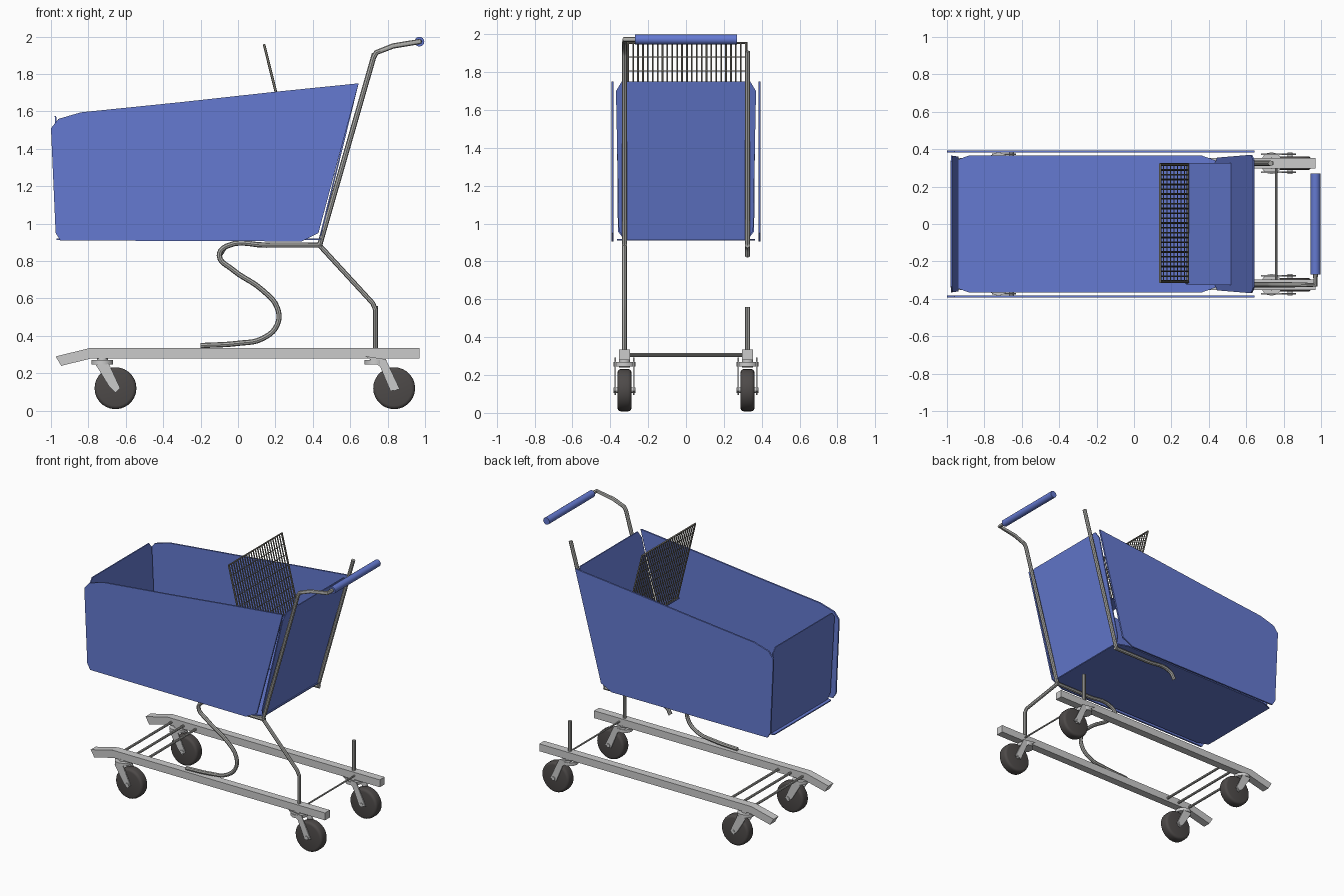
import bpy, bmesh, math
from mathutils import Vector, Matrix

cube = bpy.data.objects.get("Cube")
if cube:
    bpy.data.objects.remove(cube, do_unlink=True)


def material(name, rgb, rough=0.6):
    m = bpy.data.materials.new(name)
    m.use_nodes = True
    m.diffuse_color = (*rgb, 1)
    bsdf = next(n for n in m.node_tree.nodes if n.type == 'BSDF_PRINCIPLED')
    bsdf.inputs["Base Color"].default_value = (*rgb, 1)
    bsdf.inputs["Roughness"].default_value = rough
    return m


BLUE = material("blue plastic", (0.13, 0.195, 0.64))
STEEL = material("light steel", (0.6, 0.6, 0.6))
TUBE = material("tube metal", (0.42, 0.42, 0.4))
WIRE = material("dark wire", (0.2, 0.19, 0.16))
RUBBER = material("dark rubber", (0.075, 0.068, 0.066))


def add(name, mesh, mat, smooth=False):
    ob = bpy.data.objects.new(name, mesh)
    bpy.context.collection.objects.link(ob)
    mesh.materials.clear()
    mesh.materials.append(mat)
    if smooth:
        bpy.ops.object.select_all(action='DESELECT')
        ob.select_set(True)
        bpy.context.view_layer.objects.active = ob
        bpy.ops.object.shade_smooth_by_angle(angle=math.radians(40))
    return ob


def plate(name, pts, push, mat):
    """Flat outline of 3D points, thickened along the push vector."""
    bm = bmesh.new()
    face = bm.faces.new([bm.verts.new(p) for p in pts])
    top = bmesh.ops.extrude_face_region(bm, geom=[face])["geom"]
    bmesh.ops.translate(bm, vec=Vector(push),
                        verts=[v for v in top if isinstance(v, bmesh.types.BMVert)])
    bmesh.ops.recalc_face_normals(bm, faces=bm.faces)
    me = bpy.data.meshes.new(name)
    bm.to_mesh(me)
    bm.free()
    return add(name, me, mat)


def tubes(name, paths, radius, mat, curved=False, res=2):
    """Round rods swept along one or more paths, turned into a mesh."""
    cu = bpy.data.curves.new(name, 'CURVE')
    cu.dimensions = '3D'
    cu.bevel_depth = radius
    cu.bevel_resolution = res
    cu.use_fill_caps = True
    cu.resolution_u = 5
    for path in paths:
        sp = cu.splines.new('BEZIER' if curved else 'POLY')
        pts = sp.bezier_points if curved else sp.points
        pts.add(len(path) - 1)
        for p, co in zip(pts, path):
            if curved:
                p.co = co
                p.handle_left_type = p.handle_right_type = 'AUTO'
            else:
                p.co = (*co, 1)
    helper = bpy.data.objects.new(name + " path", cu)
    bpy.context.collection.objects.link(helper)
    deps = bpy.context.evaluated_depsgraph_get()
    me = bpy.data.meshes.new_from_object(helper.evaluated_get(deps))
    me.name = name
    bpy.data.objects.remove(helper, do_unlink=True)
    return add(name, me, mat, True)


def cylinder(name, centre, radius, depth, axis, mat, sides=24, bevel=0.0):
    bm = bmesh.new()
    bmesh.ops.create_cone(bm, cap_ends=True, segments=sides, radius1=radius,
                          radius2=radius, depth=depth)
    if bevel:
        rim = [e for e in bm.edges if abs(e.verts[0].co.z - e.verts[1].co.z) < 1e-5]
        bmesh.ops.bevel(bm, geom=rim, offset=bevel, segments=3, profile=0.5, affect='EDGES')
    if axis == 'Y':
        bm.transform(Matrix.Rotation(math.pi / 2, 4, 'X'))
    bm.transform(Matrix.Translation(centre))
    me = bpy.data.meshes.new(name)
    bm.to_mesh(me)
    bm.free()
    return add(name, me, mat, True)


def at_y(y, pts):
    return [(x, y, z) for x, z in pts]


def clipped(w0, w1, c):
    """Rounded-off rectangle in unit u: list of (u, half width)."""
    half = [(0, w0 - c), (0.06, w0), (0.94, w1), (1, w1 - c)]
    return [(u, w) for u, w in half] + [(u, -w) for u, w in reversed(half)]


def sloped_panel(name, low, high, w0, w1, c, push):
    pts = [(low[0] + (high[0] - low[0]) * u, w, low[1] + (high[1] - low[1]) * u)
           for u, w in clipped(w0, w1, c)]
    plate(name, pts, push, BLUE)


# Basket panels
SIDE = [(-0.95, 0.91), (0.34, 0.905), (0.43, 0.95), (0.645, 1.75), (0.2, 1.705),
        (-0.3, 1.65), (-0.84, 1.595), (-0.96, 1.56), (-1.0, 1.51), (-0.975, 0.95)]
for s, tag in ((-1, "right"), (1, "left")):
    plate(f"basket_side_{tag}", at_y(s * 0.382, SIDE), (0, s * 0.012, 0), BLUE)
sloped_panel("basket_floor", (-0.97, 0.912), (0.45, 0.912), 0.365, 0.365, 0.03, (0, 0, 0.008))
sloped_panel("basket_nose", (-0.945, 0.92), (-0.98, 1.575), 0.36, 0.365, 0.03, (0.008, 0, 0))
sloped_panel("basket_back", (0.44, 0.915), (0.645, 1.75), 0.355, 0.37, 0.03, (-0.008, 0, 0))

# Child seat with wire backrest
plate("child_seat", [(0.28, -0.325, 1.35), (0.52, -0.325, 1.26),
                     (0.52, 0.325, 1.26), (0.28, 0.325, 1.35)], (0, 0, 0.008), BLUE)
TOP, LOW = Vector((0.14, 0, 1.955)), Vector((0.288, 0, 1.36))


def on_back(t, y):
    return tuple(LOW.lerp(TOP, t) + Vector((0, y, 0)))


N = 25
ys = [-0.305 + 0.62 * i / (N - 1) for i in range(N)]
tubes("seat_back_wires", [[on_back(0, y), on_back(1, y)] for y in ys], 0.0045, WIRE, res=1)
tubes("seat_back_cross_wires", [[on_back(t / 8, -0.31), on_back(t / 8, 0.32)]
                                for t in range(1, 8)], 0.0025, WIRE, res=1)
tubes("seat_back_frame", [[on_back(0, -0.31), on_back(1, -0.31), on_back(1, 0.32),
                           on_back(0, 0.32), on_back(0, -0.31)]], 0.007, WIRE)

# Handle and the single arm that carries it
Y = 0.325
tubes("handle_post_right", [at_y(-Y, [(0.435, 0.88), (0.725, 1.89), (0.74, 1.915),
                                      (0.83, 1.95), (0.97, 1.973)]) + [(0.97, -0.26, 1.973)]],
      0.014, TUBE)
tubes("handle_post_left", [at_y(Y, [(0.435, 0.88), (0.73, 1.91)])], 0.014, TUBE)
cylinder("handle_grip", (0.97, 0, 1.973), 0.026, 0.54, 'Y', BLUE, 16)

# Rear legs and curved support
tubes("rear_leg_right", [at_y(-Y, [(0.435, 0.885), (0.72, 0.575), (0.735, 0.54),
                                   (0.735, 0.33)])], 0.013, TUBE)
tubes("rear_leg_left", [at_y(Y, [(0.735, 0.56), (0.735, 0.33)])], 0.013, TUBE)
BEND = [(0.45, 0.885), (0.15, 0.885), (-0.06, 0.88), (-0.1, 0.83), (-0.03, 0.755),
        (0.13, 0.645), (0.21, 0.55), (0.21, 0.46), (0.13, 0.385), (0, 0.36), (-0.2, 0.348)]
tubes("curved_support_right", [at_y(-Y, BEND)], 0.014, TUBE, True)
tubes("curved_support_left", [at_y(Y, BEND[:4])], 0.014, TUBE, True)

# Lower rails with bent noses
RAIL = [(-0.945, 0.24), (-0.78, 0.28), (0.97, 0.28), (0.97, 0.335), (-0.79, 0.335),
        (-0.975, 0.29)]
for s, tag in ((-1, "right"), (1, "left")):
    plate(f"rail_{tag}", at_y(s * Y - 0.029, RAIL), (0, 0.058, 0), STEEL)
tubes("front_cross_bars", [[(x, -0.3, 0.305), (x, 0.3, 0.305)]
                           for x in (-0.76, -0.66, -0.56)], 0.009, TUBE)
tubes("rear_cross_bar", [[(0.76, -0.3, 0.31), (0.76, 0.3, 0.31)]], 0.006, TUBE)

# Castors: wheel, hub, fork blades and top fitting
REAR_FORK = [(0.68, 0.292), (0.79, 0.275), (0.865, 0.115), (0.815, 0.105), (0.76, 0.235)]
FRONT_FORK = [(-0.76, 0.245), (-0.69, 0.25), (-0.63, 0.12), (-0.655, 0.095), (-0.69, 0.13)]
for s, side in ((-1, "right"), (1, "left")):
    for end, x, fork in (("rear", 0.835, REAR_FORK), ("front", -0.655, FRONT_FORK)):
        name = f"{end}_{side}"
        cylinder(f"wheel_{name}", (x, s * Y, 0.12), 0.112, 0.074, 'Y', RUBBER, 28, 0.018)
        cylinder(f"axle_{name}", (x, s * Y, 0.12), 0.014, 0.115, 'Y', STEEL, 10)
        for k in (-1, 1):
            plate(f"fork_{name}_{'outer' if k == s else 'inner'}",
                  at_y(s * Y + k * 0.045, fork), (0, k * 0.007, 0), STEEL)
        swivel = sum(p[0] for p in fork[:2]) / 2
        cylinder(f"swivel_{name}", (swivel, s * Y, 0.258), 0.058, 0.024, 'Z', STEEL, 16)
        cylinder(f"swivel_neck_{name}", (swivel, s * Y, 0.27), 0.03, 0.03, 'Z', STEEL, 12)
